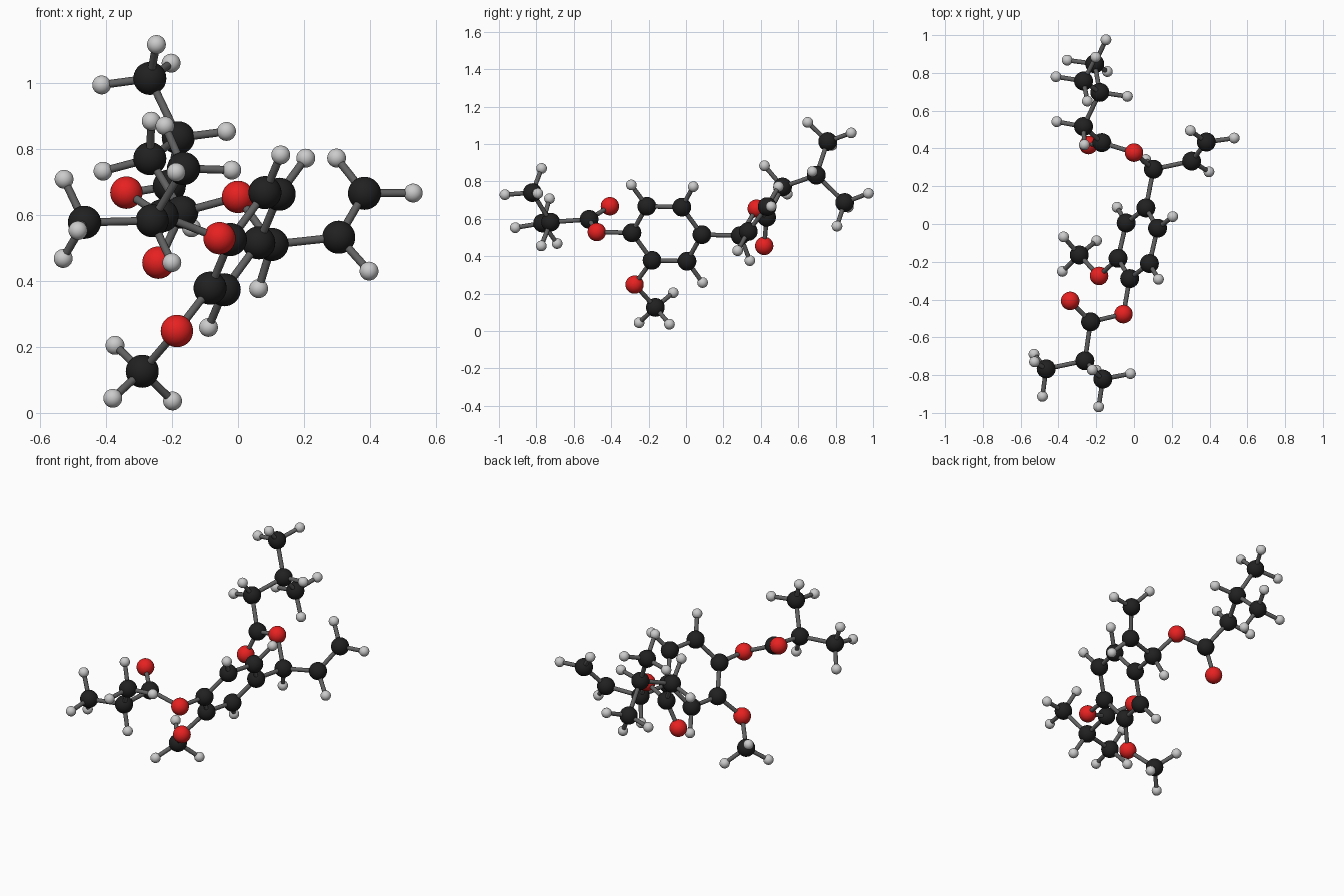
import bpy, bmesh, math
from mathutils import Vector as V, Matrix

if "Cube" in bpy.data.objects:
    bpy.data.objects.remove(bpy.data.objects["Cube"])

CH = 0.149          # carbon-hydrogen bond length
BOND_R = 0.012


def material(name, rgb):
    m = bpy.data.materials.new(name)
    m.diffuse_color = (*rgb, 1)
    m.use_nodes = True
    m.node_tree.nodes["Principled BSDF"].inputs["Base Color"].default_value = m.diffuse_color
    return m


def make_mesh(name, mat, build):
    me = bpy.data.meshes.new(name)
    bm = bmesh.new()
    build(bm)
    for f in bm.faces:
        f.smooth = len(f.verts) <= 4
    bm.to_mesh(me)
    bm.free()
    me.materials.append(mat)
    return me


def ball(name, mat, r):
    return make_mesh(name, mat, lambda bm: bmesh.ops.create_uvsphere(
        bm, u_segments=32, v_segments=18, radius=r))


# Shared meshes
BALLS = {
    "C": ball("carbon_ball", material("carbon_black", (0.015, 0.015, 0.015)), 0.050),
    "O": ball("oxygen_ball", material("oxygen_red", (0.8, 0.015, 0.015)), 0.049),
    "H": ball("hydrogen_ball", material("hydrogen_grey", (0.6, 0.6, 0.6)), 0.0285),
}
STICK = make_mesh("bond_stick", material("bond_grey", (0.12, 0.12, 0.12)),
                  lambda bm: bmesh.ops.create_cone(bm, cap_ends=True, segments=16,
                                                   radius1=BOND_R, radius2=BOND_R, depth=1))
atoms = {}


def place(name, mesh, matrix):
    ob = bpy.data.objects.new(name, mesh)
    bpy.context.collection.objects.link(ob)
    ob.matrix_world = matrix


def bond(a, b):
    p, q = atoms[a], atoms[b]
    d = q - p
    rot = d.to_track_quat('Z', 'Y').to_matrix().to_4x4()
    place(f"bond_{a}_to_{b}", STICK,
          Matrix.Translation((p + q) / 2) @ rot @ Matrix.Diagonal((1, 1, d.length, 1)))


def atom(name, kind, pos, parent=None):
    atoms[name] = V(pos)
    place(name, BALLS[kind], Matrix.Translation(atoms[name]))
    if parent:
        bond(parent, name)


def unit(a, b):
    return (atoms[b] - atoms[a]).normalized()


def hydrogens(c, dirs):
    for i, d in enumerate(dirs):
        atom(f"{c}_hydrogen_{i + 1}", "H", atoms[c] + d.normalized() * CH, c)


def methyl(c, parent, ref):
    """Three hydrogens around the axis, the first one pointing along ref."""
    ax = unit(parent, c)
    side = (V(ref) - ax * V(ref).dot(ax)).normalized()
    hydrogens(c, [ax / 3 + 0.943 * (Matrix.Rotation(k * math.tau / 3, 3, ax) @ side)
                  for k in range(3)])


def single_h(c, *near):
    hydrogens(c, [-sum((unit(c, n) for n in near), V())])


# Benzene ring with its three hydrogens
centre, u, w = V((0.02, -0.102, 0.52)), V((0.043, 0.187, -0.005)), V((0.096, -0.016, 0.167))
for k in range(6):
    a = k * math.tau / 6
    atom(f"ring_carbon_{k + 1}", "C", centre + u * math.cos(a) + w * math.sin(a))
for k in range(6):
    bond(f"ring_carbon_{k + 1}", f"ring_carbon_{(k + 1) % 6 + 1}")
for k in (2, 3, 6):
    hydrogens(f"ring_carbon_{k}", [atoms[f"ring_carbon_{k}"] - centre])

# Methoxy group
atom("methoxy_oxygen", "O", (-0.185, -0.275, 0.248), "ring_carbon_5")
atom("methoxy_carbon", "C", (-0.29, -0.164, 0.126), "methoxy_oxygen")
methyl("methoxy_carbon", "methoxy_oxygen", (-0.09, -0.092, -0.082))

# Short branched ester at the front
atom("front_ester_oxygen", "O", (-0.056, -0.477, 0.529), "ring_carbon_4")
atom("front_carbonyl_carbon", "C", (-0.23, -0.518, 0.597), "front_ester_oxygen")
atom("front_carbonyl_oxygen", "O", (-0.338, -0.407, 0.667), "front_carbonyl_carbon")
atom("front_branch", "C", (-0.26, -0.724, 0.582), "front_carbonyl_carbon")
atom("front_methyl_left", "C", (-0.465, -0.767, 0.577), "front_branch")
atom("front_methyl_right", "C", (-0.165, -0.821, 0.74), "front_branch")
single_h("front_branch", "front_carbonyl_carbon", "front_methyl_left", "front_methyl_right")
methyl("front_methyl_left", "front_branch", (-0.023, -0.142, -0.024))
methyl("front_methyl_right", "front_branch", (0.148, 0.027, -0.002))

# Side carbon with its vinyl arm
atom("side_carbon", "C", (0.103, 0.29, 0.51), "ring_carbon_1")
atom("vinyl_carbon", "C", (0.305, 0.333, 0.532), "side_carbon")
atom("vinyl_tip", "C", (0.383, 0.434, 0.665), "vinyl_carbon")
single_h("vinyl_carbon", "side_carbon", "vinyl_tip")
ax, ref = unit("vinyl_carbon", "vinyl_tip"), unit("vinyl_carbon", "side_carbon")
side = (ref - ax * ref.dot(ax)).normalized()
hydrogens("vinyl_tip", [ax * 0.5 + side * 0.866 * s for s in (1, -1)])

# Long branched ester at the back
atom("back_ester_oxygen", "O", (0.0, 0.378, 0.654), "side_carbon")
single_h("side_carbon", "ring_carbon_1", "vinyl_carbon", "back_ester_oxygen")
atom("back_carbonyl_carbon", "C", (-0.17, 0.431, 0.608), "back_ester_oxygen")
atom("back_carbonyl_oxygen", "O", (-0.241, 0.418, 0.455), "back_carbonyl_carbon")
atom("back_link", "C", (-0.267, 0.516, 0.77), "back_carbonyl_carbon")
atom("back_branch", "C", (-0.181, 0.697, 0.833), "back_link")
atom("back_methyl_upper", "C", (-0.267, 0.757, 1.013), "back_branch")
atom("back_methyl_lower", "C", (-0.208, 0.848, 0.687), "back_branch")
p, q = unit("back_link", "back_carbonyl_carbon"), unit("back_link", "back_branch")
out, across = -(p + q).normalized(), p.cross(q).normalized()
hydrogens("back_link", [out * 0.577 + across * 0.816 * s for s in (1, -1)])
single_h("back_branch", "back_link", "back_methyl_upper", "back_methyl_lower")
methyl("back_methyl_upper", "back_branch", (-0.145, 0.025, -0.011))
methyl("back_methyl_lower", "back_branch", (0.059, 0.127, 0.048))
